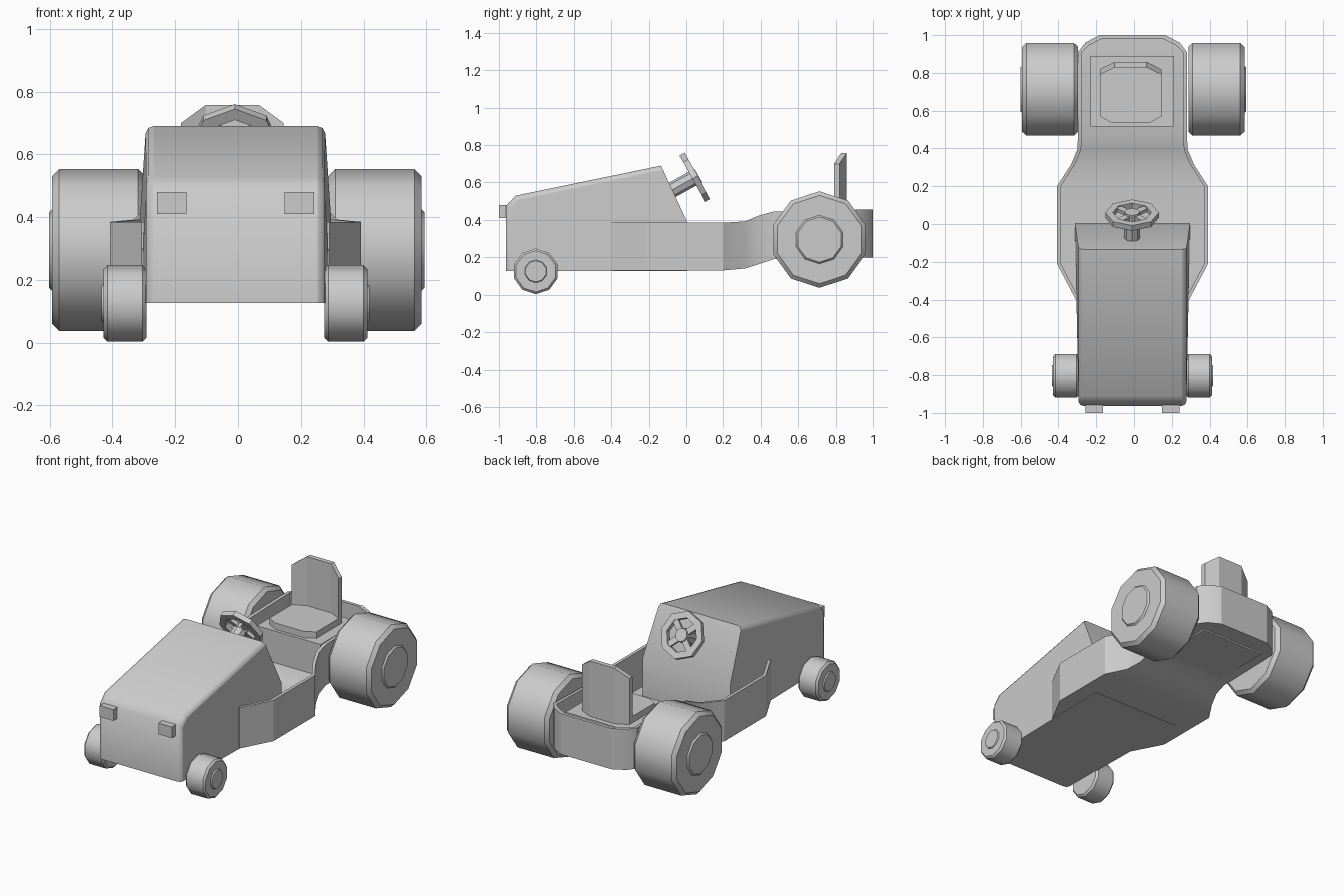
import bpy, bmesh, math
from mathutils import Vector, Matrix

if "Cube" in bpy.data.objects:
    bpy.data.objects.remove(bpy.data.objects["Cube"])

CX = -0.008  # centre line of the body


def finish(name, bm, smooth=None):
    bmesh.ops.remove_doubles(bm, verts=bm.verts, dist=1e-5)
    bmesh.ops.recalc_face_normals(bm, faces=bm.faces)
    me = bpy.data.meshes.new(name)
    bm.to_mesh(me)
    bm.free()
    ob = bpy.data.objects.new(name, me)
    bpy.context.collection.objects.link(ob)
    if smooth:
        bpy.ops.object.select_all(action='DESELECT')
        ob.select_set(True)
        bpy.context.view_layer.objects.active = ob
        bpy.ops.object.shade_smooth_by_angle(angle=math.radians(smooth))
    return ob


def lathe(name, profile, segs, origin, axis, up, closed=False, smooth=None):
    """Revolve (along, radius) points about an axis; first corner points 'up'."""
    axis, up = Vector(axis).normalized(), Vector(up).normalized()
    side = axis.cross(up)
    bm = bmesh.new()
    rings = []
    for i in range(segs):
        a = 2 * math.pi * i / segs
        d = up * math.cos(a) + side * math.sin(a)
        rings.append([bm.verts.new(Vector(origin) + axis * t + d * r) for t, r in profile])
    n = len(profile)
    for i in range(segs):
        a, b = rings[i], rings[(i + 1) % segs]
        for j in range(n if closed else n - 1):
            k = (j + 1) % n
            bm.faces.new((a[j], a[k], b[k], b[j]))
    bmesh.ops.dissolve_degenerate(bm, dist=1e-6, edges=bm.edges)
    return finish(name, bm, smooth)


def box(name, lo, hi):
    lo, hi = Vector(lo), Vector(hi)
    bm = bmesh.new()
    s = hi - lo
    bmesh.ops.create_cube(bm, size=1, matrix=Matrix.Translation((lo + hi) / 2) @ Matrix.Diagonal((*s, 1)))
    return finish(name, bm)


def prism(name, outline, z0, z1):
    bm = bmesh.new()
    lo = [bm.verts.new((x, y, z0)) for x, y in outline]
    hi = [bm.verts.new((x, y, z1)) for x, y in outline]
    bm.faces.new(lo)
    bm.faces.new(hi)
    for i in range(len(lo)):
        j = (i + 1) % len(lo)
        bm.faces.new((lo[i], lo[j], hi[j], hi[i]))
    return finish(name, bm)


# Wheels with raised hubs
def wheel(name, s, y, r, inner, outer, hub, rise, bevel):
    prof = [(inner, 0), (inner, r - bevel), (inner + bevel, r), (outer - bevel, r), (outer, r - bevel),
            (outer, hub), (outer + rise, hub * 0.93), (outer + rise, 0)]
    z = 0.295 if r > 0.2 else 0.125
    lathe(name, prof, 10, (CX / 2 if r > 0.2 else CX, y, z), (s, 0, 0), (0, 0, 1), smooth=40)


for s, tag in ((-1, "left"), (1, "right")):
    wheel("rear_wheel_" + tag, s, 0.713, 0.258, 0.292, 0.588, 0.13, 0.01, 0.022)
    wheel("front_wheel_" + tag, s, -0.803, 0.122, 0.284, 0.42, 0.061, 0.007, 0.012)
    # Headlights
    c = CX + s * 0.203
    box("headlight_" + tag, (c - 0.047, -1.0, 0.41), (c + 0.047, -0.95, 0.48))

# Hood: wedge with rounded side edges
prof = [(-0.963, 0.127, 0.285), (-0.963, 0.475, 0.285), (-0.91, 0.53, 0.285),
        (-0.134, 0.69, 0.285), (0.005, 0.39, 0.305), (0.005, 0.127, 0.305)]
bm = bmesh.new()
bw = bm.edges.layers.float.new("bevel_weight_edge")
L = [bm.verts.new((CX - w, y, z)) for y, z, w in prof]
R = [bm.verts.new((CX + w, y, z)) for y, z, w in prof]
bm.faces.new(L)
bm.faces.new(R)
for i in range(6):
    j = (i + 1) % 6
    bm.faces.new((L[i], L[j], R[j], R[i]))
for i in range(3):
    for V in (L, R):
        bm.edges.get((V[i], V[i + 1]))[bw] = 1
hood = finish("hood", bm, 50)
m = hood.modifiers.new("round", 'BEVEL')
m.limit_method, m.width, m.segments = 'WEIGHT', 0.024, 2

# Tub: open hull with thin walls, (half width, y, rim z, bottom z)
hull = [(0.30, -0.40, 0.385, 0.13), (0.40, -0.21, 0.385, 0.13), (0.40, 0.20, 0.385, 0.13),
        (0.325, 0.315, 0.392, 0.14), (0.292, 0.395, 0.425, 0.165), (0.288, 0.47, 0.445, 0.19),
        (0.288, 0.91, 0.455, 0.20), (0.25, 0.96, 0.455, 0.20), (0.175, 1.0, 0.455, 0.20)]
T = 0.02
bm = bmesh.new()
sides = []
for s in (-1, 1):
    rows = []
    for k, (w, y, zt, zb) in enumerate(hull):
        wi = w - (0.012 if k == 8 else T)
        yi = y - (T if k == 8 else 0.014 if k == 7 else 0)
        rows.append([bm.verts.new((CX + s * a, b, z)) for a, b, z in
                     ((w, y, zb), (w, y, zt), (wi, yi, zt), (wi, yi, zb + T))])
    sides.append(rows)
    for a, b in zip(rows, rows[1:]):
        for q in range(3):
            bm.faces.new((a[q], a[q + 1], b[q + 1], b[q]))
A, B = sides
for k in range(8):
    for q in (0, 3):
        bm.faces.new((A[k][q], A[k + 1][q], B[k + 1][q], B[k][q]))
for q in range(3):  # rear wall
    bm.faces.new((A[8][q], A[8][q + 1], B[8][q + 1], B[8][q]))
for P in (A, B):    # front wall ends
    bm.faces.new(P[0])
bm.faces.new((A[0][0], A[0][3], B[0][3], B[0][0]))
finish("tub", bm, 25)

# Seat: base, cushion and curved backrest
box("seat_base", (-0.23, 0.515, 0.19), (0.212, 0.89, 0.41))
SX = -0.018
prism("seat_cushion", [(SX - 0.163, 0.57), (SX - 0.1, 0.535), (SX + 0.1, 0.535), (SX + 0.163, 0.57),
                       (SX + 0.163, 0.80), (SX + 0.09, 0.84), (SX - 0.09, 0.84), (SX - 0.163, 0.80)], 0.40, 0.45)
bm = bmesh.new()
rows = []
for x, y, z in ((-0.163, 0.79, 0.70), (-0.085, 0.828, 0.757), (0.085, 0.828, 0.757), (0.163, 0.79, 0.70)):
    rows.append([bm.verts.new((SX + x, y + d, h)) for d, h in ((0, 0.41), (0.03, 0.41), (0.03, z), (0, z))])
for a, b in zip(rows, rows[1:]):
    for q in range(4):
        bm.faces.new((a[q], a[(q + 1) % 4], b[(q + 1) % 4], b[q]))
bm.faces.new(rows[0])
bm.faces.new(rows[-1])
finish("seat_back", bm)

# Steering wheel and column
C = Vector((CX - 0.002, 0.047, 0.628))
N = Vector((0, 0.875, 0.485)).normalized()
U = Vector((0, -N.z, N.y))
X = Vector((1, 0, 0))
lathe("steering_rim", [(-0.016, 0.102), (-0.016, 0.142), (0.016, 0.142), (0.016, 0.102)], 8, C, N, U, closed=True)
lathe("steering_hub", [(-0.018, 0), (-0.018, 0.045), (0.02, 0.04), (0.02, 0)], 8, C, N, U)
lathe("steering_column", [(-0.2, 0), (-0.2, 0.042), (-0.01, 0.042), (-0.01, 0)], 8, C, N, U)
bm = bmesh.new()
for i in range(4):
    a = math.pi / 4 + i * math.pi / 2
    d = U * math.cos(a) + X * math.sin(a)
    e = N.cross(d)
    M = Matrix((d * 0.09, e * 0.035, N * 0.02)).transposed().to_4x4()
    bmesh.ops.create_cube(bm, size=1, matrix=Matrix.Translation(C + d * 0.07) @ M)
finish("steering_spokes", bm)
